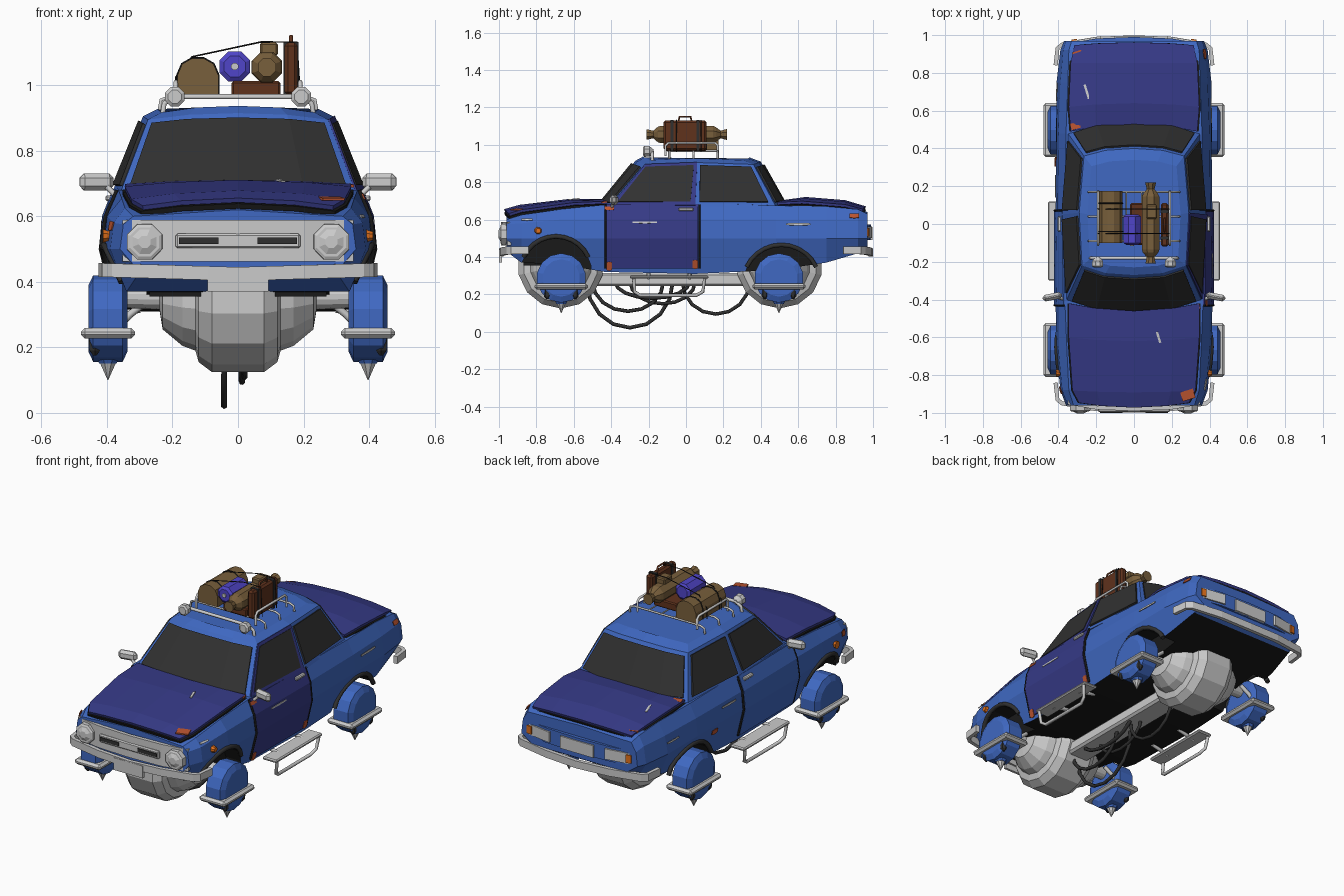
import bpy, bmesh, math
from mathutils import Vector, Euler

if "Cube" in bpy.data.objects:
    bpy.data.objects.remove(bpy.data.objects["Cube"])

def material(name, r, g, b):
    m = bpy.data.materials.new(name)
    m.diffuse_color = (r, g, b, 1)
    m.use_nodes = True
    m.node_tree.nodes["Principled BSDF"].inputs["Base Color"].default_value = m.diffuse_color
    return m
BLUE = material("blue_paint", .05, .14, .54)
NAVY = material("dark_blue_paint", .036, .042, .24)
GLASS = material("dark_glass", .03, .03, .03)
BLACK = material("black", .01, .01, .01)
TAN = material("tan_canvas", .19, .115, .045)
BROWN = material("brown_leather", .115, .032, .012)
VIOLET = material("violet_cloth", .08, .06, .58)
RUST = material("rust", .5, .09, .03)
ORANGE = material("orange_lamp", .75, .16, .01)

def mesh(name, verts, faces, mats=()):
    me = bpy.data.meshes.new(name)
    me.from_pydata([tuple(v) for v in verts], [], faces)
    bm = bmesh.new()
    bm.from_mesh(me)
    bmesh.ops.recalc_face_normals(bm, faces=bm.faces)
    bm.to_mesh(me)
    bm.free()
    ob = bpy.data.objects.new(name, me)
    bpy.context.collection.objects.link(ob)
    for m in mats if isinstance(mats, (tuple, list)) else [mats]:
        me.materials.append(m)
    return ob

def grid(name, rows, mats=(), closed=False, thick=0):
    """Skin rows of points; closed rows become a capped loft, open rows a sheet."""
    n = len(rows[0])
    faces = [(i*n+j, i*n+(j+1) % n, (i+1)*n+(j+1) % n, (i+1)*n+j)
             for i in range(len(rows)-1) for j in range(n if closed else n-1)]
    if closed:
        faces += [tuple(range(n)), tuple(range((len(rows)-1)*n, len(rows)*n))]
    ob = mesh(name, [p for r in rows for p in r], faces, mats)
    if thick:
        so = ob.modifiers.new("thickness", 'SOLIDIFY')
        so.thickness, so.offset = thick, 0
    return ob

def lathe(name, prof, c, axis, n=10, mats=()):
    rows = []
    for p, r in prof:
        ring = []
        for k in range(n):
            a = (k+.5)*2*math.pi/n
            u, v = r*math.cos(a), r*math.sin(a)
            q = {'x': (p, u, v), 'y': (u, p, v), 'z': (u, v, p)}[axis]
            ring.append(Vector(q)+Vector(c))
        rows.append(ring)
    return grid(name, rows, mats, True)

def box(name, c, s, mats=(), rot=(0, 0, 0), bevel=0):
    v = [Vector((x*s[0]/2, y*s[1]/2, z*s[2]/2)) for z in (-1, 1) for x, y in ((-1, -1), (1, -1), (1, 1), (-1, 1))]
    ob = grid(name, [v[:4], v[4:]], mats, True)
    ob.location, ob.rotation_euler = c, rot
    if bevel:
        b = ob.modifiers.new("bevel", 'BEVEL')
        b.width, b.segments = bevel, 1
    return ob

def tube(name, pts, r, mats=(), cyclic=False):
    cu = bpy.data.curves.new(name, 'CURVE')
    cu.dimensions, cu.bevel_depth, cu.bevel_resolution, cu.use_fill_caps = '3D', r, 1, True
    sp = cu.splines.new('POLY')
    sp.points.add(len(pts)-1)
    for p, q in zip(sp.points, pts):
        p.co = (*q, 1)
    sp.use_cyclic_u = cyclic
    ob = bpy.data.objects.new(name, cu)
    bpy.context.collection.objects.link(ob)
    if mats:
        cu.materials.append(mats)
    return ob

# body shell: y, bottom z/w, mid w (z=.5), shoulder z/w, edge z/w, crown z
ST = [(-.96, .43, .30, .36, .575, .35, .60, .32, .62), (-.88, .37, .34, .39, .58, .38, .625, .345, .645),
      (-.67, .36, .36, .41, .60, .40, .655, .355, .675), (-.43, .32, .37, .415, .60, .40, .68, .365, .69),
      (.05, .31, .37, .415, .60, .405, .69, .37, .70), (.48, .33, .37, .41, .60, .40, .675, .36, .685),
      (.75, .37, .36, .41, .60, .39, .67, .35, .685), (.92, .42, .34, .39, .60, .375, .655, .345, .665),
      (.97, .45, .30, .37, .58, .36, .63, .33, .64)]
def section(y):
    for a, b in zip(ST, ST[1:]):
        if y <= b[0]:
            break
    t = (y-a[0])/(b[0]-a[0])
    _, zb, wb, wm, zs, ws, zt, wt, zc = [p+(q-p)*t for p, q in zip(a, b)]
    return [Vector(p) for p in ((0, y, zb), (wb, y, zb), (wm, y, .5), (ws, y, zs), (wt, y, zt), (0, y, zc))]
def side(y, z, off=.006):
    h = section(y)[1:5]
    for a, b in zip(h, h[1:]):
        if z <= b.z:
            break
    return a.x+(b.x-a.x)*(z-a.z)/(b.z-a.z)+off
def flip(p, s=-1):
    return Vector((p[0]*s, p[1], p[2]))
rings = [section(s[0]) for s in ST]
body = grid("body_shell", [h+[flip(p) for p in h[4:0:-1]] for h in rings], [BLUE, BLACK], True)
for f in body.data.polygons:
    f.material_index = int(f.normal.z < -.9)
ARCH = ((-.695, .32, .19), (.51, .26, .205))
for s in (-1, 1):
    for y, z, r in ARCH:
        cut = lathe("arch_cutter", [(-.15, r), (.15, r)], (s*.43, y, z), 'x', 16, [BLUE, BLACK])
        cut.hide_render = True
        for f in cut.data.polygons:
            f.material_index = 1
        m = body.modifiers.new("arch", 'BOOLEAN')
        m.operation, m.object, m.solver = 'DIFFERENCE', cut, 'EXACT'
        bpy.context.view_layer.objects.active = body
        bpy.ops.object.modifier_apply(modifier=m.name)
        bpy.data.objects.remove(cut)
        tube("arch_trim", [(side(y+r*math.cos(a), max(.4, z+r*math.sin(a)), 0)*s, y+r*math.cos(a), z+r*math.sin(a))
                           for a in [math.radians(25+13*k) for k in range(11)]], .013, GLASS)

# cabin
LO = [Vector(p) for p in ((0, -.47, .67), (.2, -.46, .67), (.36, -.41, .67), (.385, .05, .67), (.35, .48, .67), (.2, .53, .67), (0, .535, .67))]
HI = [Vector(p) for p in ((0, -.27, .915), (.15, -.26, .91), (.275, -.22, .895), (.29, .06, .905), (.265, .36, .895), (.15, .39, .905), (0, .40, .91))]
TOP = [Vector((p.x*.85, p.y*.85, p.z+.022)) for p in HI]
grid("cabin", [h+[flip(p) for p in h[5:0:-1]] for h in (LO, HI, TOP)], BLUE, True)
def pane(name, lo, hi, t0, t1, a, b, mat, thick=.02):
    rows = []
    for t in (t0, t1):
        r = [p.lerp(q, t) for p, q in zip(lo, hi)]
        r[0], r[-1] = r[0].lerp(r[1], a), r[-1].lerp(r[-2], b)
        rows.append(r)
    grid(name, rows, mat, thick=thick)
def across(h, idx):
    return [flip(h[i]) for i in idx]+[h[i] for i in idx[-2::-1]]
pane("windshield", across(LO, (2, 1, 0)), across(HI, (2, 1, 0)), .08, .92, .16, .16, GLASS)
pane("rear_window", across(LO, (4, 5, 6)), across(HI, (4, 5, 6)), .1, .92, .16, .16, GLASS)
for s in (-1, 1):
    lo, hi = [flip(p, s) for p in LO], [flip(p, s) for p in HI]
    pane("door_window", lo[2:4], hi[2:4], .1, .93, .06, .06, GLASS)
    pane("quarter_window", lo[3:5], hi[3:5], .1, .93, .05, .07, GLASS)
    if s > 0:
        pane("door_frame", lo[2:4], hi[2:4], .02, 1, .01, 0, NAVY, .012)
    # doors, seams, handles, mirrors and side markers
    zs = (.34, .5, .6, .68)
    grid("door", [[(s*side(y, z, .003), y, z) for z in zs] for y in (-.425, .065)], NAVY if s > 0 else BLUE, thick=.012)
    for y in (-.43, .072):
        tube("door_seam", [(s*side(y, z, .005), y, z) for z in zs], .006, BLACK)
    box("door_handle", (s*.39, 0, .655), (.03, .08, .018), bevel=.005)
    box("mirror", (s*.432, -.385, .705), (.105, .035, .052), rot=(0, 0, s*-.2), bevel=.014)
    tube("mirror_arm", [(s*.36, -.40, .65), (s*.40, -.39, .69)], .009)
    lathe("side_marker", [(-.012, .022), (.012, .014)], (s*side(-.79, .54), -.79, .54), 'x', 8, ORANGE)

# hood and trunk lids, each above a black gap sheet
def lid(name, prof):
    def rows(dz, k):
        return [[(f*w*k, y-(yc*(1-f*f)), ze+(zc-ze)*(1-f*f)+dz) for f in (-1, -.6, 0, .6, 1)] for y, w, ze, zc, yc in prof]
    grid(name, rows(.004, 1), NAVY, thick=.014)
    grid(name+"_gap", rows(-.014, 1.02), BLACK, thick=.016)
lid("hood", [(-.945, .29, .622, .645, .025), (-.88, .325, .642, .668, .01), (-.6, .345, .68, .70, .02), (-.42, .345, .688, .70, .04)])
lid("trunk_lid", [(.49, .335, .682, .695, -.04), (.62, .345, .688, .71, -.02), (.85, .335, .67, .693, 0), (.945, .315, .645, .66, -.015)])

# front grille, headlamps, rear panel and lamps
for nm, y0, z0, z1 in (("grille_panel", -1, .462, .588), ("rear_panel", 1, .49, .575)):
    grid(nm, [[(x, y0*y, z) for x, y in ((-.35, .945), (-.2, .972), (0, .98), (.2, .972), (.35, .945))] for z in (z0, z1)],
         () if y0 < 0 else BLUE, thick=.02)
box("grille_bar", (0, -.985, .525), (.38, .02, .045), bevel=.006)
for s in (-1, 1):
    box("grille_slot", (s*.12, -.994, .525), (.12, .012, .02), GLASS)
    lathe("headlamp_ring", [(-.03, .048), (-.025, .058), (.03, .06)], (s*.285, -.963, .522), 'y', 8)
    lathe("headlamp_lens", [(-.04, .02), (-.028, .044), (.02, .044)], (s*.285, -.963, .522), 'y', 8)
    box("tail_lamp", (s*.25, .972, .532), (.15, .02, .06), rot=(0, 0, -s*.17))
    box("turn_lamp", (s*.315, .966, .532), (.03, .025, .045), ORANGE, rot=(0, 0, -s*.17))
box("rear_plate", (0, .988, .525), (.21, .016, .07))
box("front_plate", (0, -.992, .405), (.185, .014, .07))
for nm, e in (("front_bumper", -1), ("rear_bumper", 1)):
    half = [(.415, .84), (.405, .93), (.38, .95), (.2, .98), (0, .988)]
    line = [(-x, y) for x, y in half]+half[-2::-1]
    grid(nm, [[(x, e*y, z-.012*(1-abs(x)/.41)) for x, y in line] for z in (.415, .457)], thick=.022)

# engines, spine and underbody
EP = [(.34, .035), (.24, .04), (.23, .10), (.17, .15), (.13, .165), (.12, .20), (.08, .23)]
for nm, y in (("front_engine", -.67), ("rear_engine", .5)):
    lathe(nm, [(-p, r) for p, r in EP]+EP[::-1], (0, y, .355), 'x', 14)
box("spine_beam", (0, -.08, .28), (.14, .84, .07), bevel=.012)
box("front_underplate", (0, -.67, .365), (.54, .4, .02), BLACK)
for x, y0, y1, z in ((-.042, -.53, -.07, .012), (.012, -.02, .34, .085), (.02, -.5, -.12, .10), (-.01, -.3, .05, .14), (.04, -.38, .02, .17)):
    tube("hanging_cable", [(x*(1 if 0 < k < 8 else .8), y0+(y1-y0)*(.5-.5*math.cos(k*math.pi/8)), .27-(.26-z)*math.sin(k*math.pi/8))
                           for k in range(9)], .010, GLASS)

# hover pods and side steps
for s in (-1, 1):
    for y in (-.667, .497):
        x = s*.397
        lathe("pod_dome", [(-.06, .10), (-.045, .132), (.045, .132), (.06, .10)], (x, y, .288), 'x', 14, BLUE)
        box("pod_band", (x, y, .243), (.165, .285, .033), bevel=.012)
        lathe("pod_nozzle", [(.15, .028), (.19, .05), (.235, .06)], (x, y, 0), 'z', 8, BLUE)
        lathe("pod_spike", [(.10, .001), (.16, .03), (.20, .035)], (x, y, 0), 'z', 8)
        for dy in (-.075, .075):
            lathe("pod_side_jet", [(.175, .006), (.19, .018), (.235, .022)], (x+s*.04, y+dy, 0), 'z', 6, GLASS)
        tube("pod_pipe", [(s*.28, y+.08, .34), (s*.33, y+.09, .30), (s*.37, y+.09, .26)], .012)
    box("side_step", (s*.41, -.09, .293), (.09, .42, .018), bevel=.006)
    tube("step_loop", [(s*.445, -.28, .285), (s*.435, -.275, .215), (s*.425, -.245, .195), (s*.425, .055, .195), (s*.435, .09, .215), (s*.445, .1, .285)], .010)
    for y in (-.2, .02):
        tube("step_bracket", [(s*.30, y, .315), (s*.41, y, .29)], .011)

# roof rack with lamps
for y in (.17, .04, -.09):
    tube("rack_crossbar", [(-.24, y, .925), (-.235, y, .955), (-.21, y, .965), (.21, y, .965), (.235, y, .955), (.24, y, .925)], .006)
tube("lamp_bar", [(-.23, -.18, .91), (-.225, -.18, .945), (-.19, -.18, .965), (.19, -.18, .965), (.225, -.18, .945), (.23, -.18, .91)], .009)
for s in (-1, 1):
    tube("rack_rail", [(s*.19, -.11, .94), (s*.19, -.11, .995), (s*.19, -.095, 1.01), (s*.19, .155, 1.01), (s*.19, .17, .995), (s*.19, .17, .94)], .007)
    lathe("roof_lamp", [(-.025, .022), (-.018, .032), (.01, .03), (.03, .012)], (s*.193, -.205, .965), 'y', 8)
for x in (-.12, -.04, .04, .12):
    tube("rack_slat", [(x, -.1, .965), (x, .175, .965)], .004)

# luggage
arch = [(-.185, .972), (-.185, 1.03), (-.17, 1.065), (-.14, 1.082), (-.105, 1.082), (-.075, 1.065), (-.06, 1.03), (-.06, .972)]
grid("canvas_bundle", [[(x, y, z) for x, z in arch] for y in (-.1, .175)], TAN, True)
for y in (-.04, .11):
    tube("bundle_strap", [(x, y, z) for x, z in arch], .004, BLACK)
lathe("violet_roll", [(-.08, .035), (-.07, .05), (.07, .05), (.08, .035)], (-.01, -.03, 1.057), 'y', 8, VIOLET)
lathe("roll_button", [(-.086, .012), (-.07, .012)], (-.01, -.03, 1.057), 'y', 8)
lathe("bedroll", [(-.215, .03), (-.18, .022), (-.155, .045), (-.14, .05), (.14, .05), (.155, .042), (.18, .022), (.215, .032)], (.088, .005, 1.055), 'y', 8, TAN)
box("small_pouch", (.094, .065, 1.11), (.055, .075, .04), TAN, bevel=.006)
box("flat_suitcase", (.055, 0, .99), (.15, .22, .045), BROWN, bevel=.006)
box("upright_suitcase", (.162, -.005, 1.05), (.04, .23, .16), BROWN, bevel=.01)
tube("suitcase_handle", [(.162, -.04, 1.125), (.162, -.035, 1.15), (.162, .025, 1.15), (.162, .03, 1.125)], .006, BROWN)
for y in (-.075, .065):
    box("suitcase_strap", (.162, y, 1.05), (.046, .016, .165), GLASS)
for y in (-.05, .08):
    tube("tie_rope", [(-.19, y, .965), (-.19, y, 1.025), (-.14, y, 1.087), (.07, y, 1.132), (.18, y, 1.132), (.19, y, .965)], .0025, BLACK)

# rust spots and bare-metal scratches on the sides and lids
for s, y, z, dy, dz, m in ((1, -.41, .35, .03, .05, RUST), (1, .05, .36, .03, .05, RUST), (1, -.41, .66, .05, .02, RUST),
                           (-1, .33, .47, .05, .03, RUST), (-1, -.88, .57, .04, .03, RUST), (1, .9, .62, .05, .025, RUST), (1, -.22, .585, .13, .01, ()),
                           (1, .6, .575, .13, .012, ()), (1, -.85, .60, .06, .01, ()), (-1, .2, .58, .12, .012, ()), (-1, .7, .56, .1, .01, ())):
    grid("side_patch", [[(s*side(y+a*dy, z+b*dz/2, .01), y+a*dy, z+b*dz/2) for b in (-1+.5*abs(a), 1-.3*abs(a))] for a in (-.5, 0, .5)], m, thick=.004)
for x, y, z, w, d, m in ((.285, -.905, .654, .07, .05, RUST), (-.31, .52, .694, .05, .035, RUST), (-.3, .9, .665, .05, .03, RUST),
                         (.13, -.6, .708, .012, .06, ()), (-.25, .7, .70, .012, .08, ()), (.33, -.44, .694, .04, .03, RUST)):
    box("lid_patch", (x, y, z), (w, d, .008), m, (.1 if y < 0 else -.08, 0, .3))
